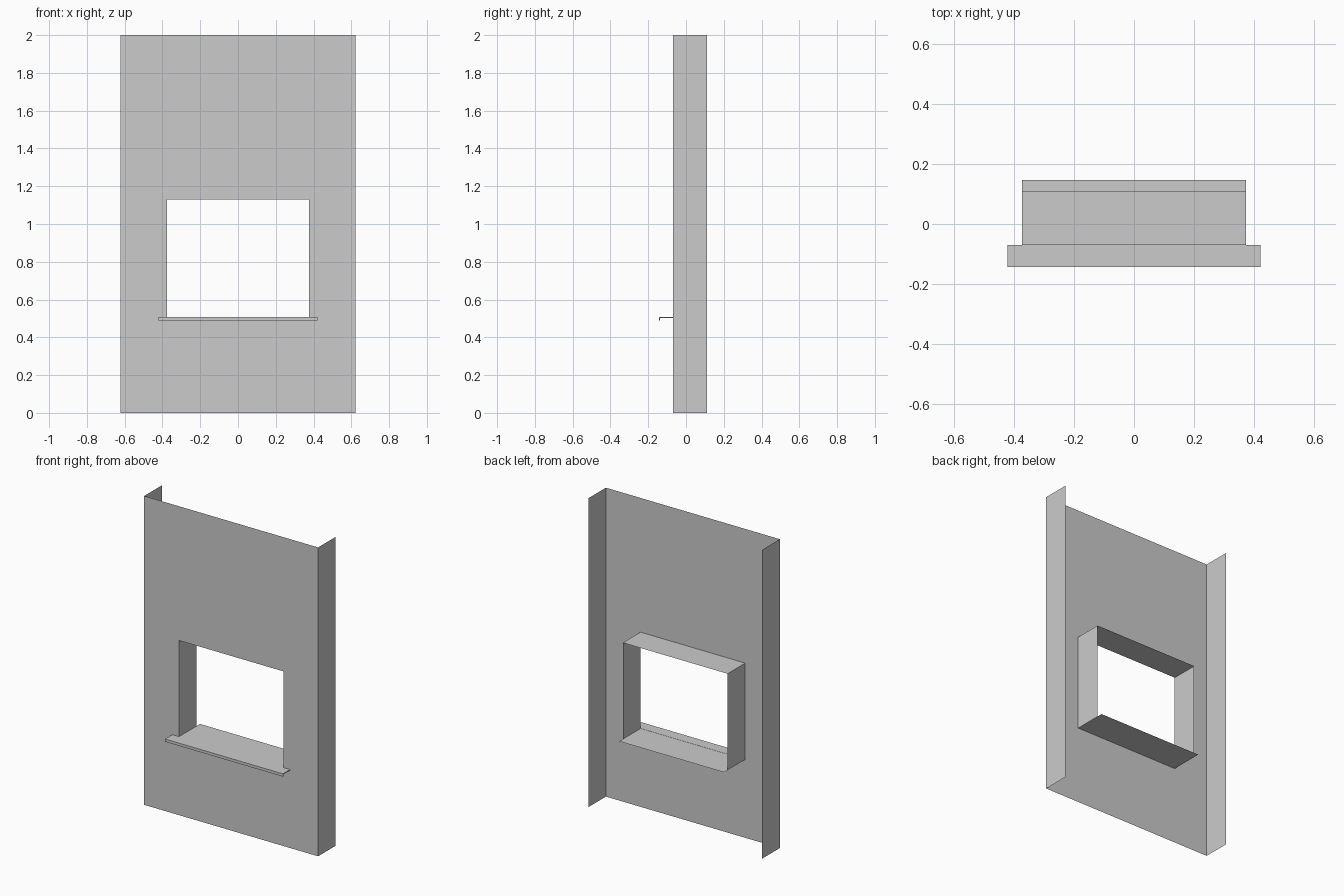
import bpy
import bmesh

if "Cube" in bpy.data.objects:
    bpy.data.objects.remove(bpy.data.objects["Cube"])

WALL_X, WALL_TOP = 0.623, 2.0
FRONT_Y, BACK_Y = -0.07, 0.11
HOLE_X, HOLE_BOTTOM, HOLE_TOP = 0.375, 0.507, 1.131
SILL_X, SILL_FRONT, SILL_BACK = 0.422, -0.143, 0.147


def make_object(name, quads):
    """Build a mesh object from a few quads, welding shared corners."""
    bm = bmesh.new()
    for quad in quads:
        bm.faces.new([bm.verts.new(p) for p in quad])
    bmesh.ops.remove_doubles(bm, verts=bm.verts, dist=1e-5)
    mesh = bpy.data.meshes.new(name)
    bm.to_mesh(mesh)
    bm.free()
    obj = bpy.data.objects.new(name, mesh)
    bpy.context.collection.objects.link(obj)
    return obj


def side_sheet(name, x, z0, z1, sign):
    """Upright sheet running from the wall face to the back, facing sign * x."""
    quad = [(x, FRONT_Y, z0), (x, BACK_Y, z0), (x, BACK_Y, z1), (x, FRONT_Y, z1)]
    return make_object(name, [quad if sign > 0 else quad[::-1]])


def flat_sheet(name, half_x, y0, y1, z, up):
    """Horizontal sheet facing up or down."""
    quad = [(-half_x, y0, z), (half_x, y0, z), (half_x, y1, z), (-half_x, y1, z)]
    return make_object(name, [quad if up else quad[::-1]])


# Wall face: a 3 x 3 grid with the middle cell left open
xs = [-WALL_X, -HOLE_X, HOLE_X, WALL_X]
zs = [0, HOLE_BOTTOM, HOLE_TOP, WALL_TOP]
cells = [(i, k) for i in range(3) for k in range(3) if (i, k) != (1, 1)]
wall = make_object("wall_face", [
    [(xs[i], FRONT_Y, zs[k]), (xs[i + 1], FRONT_Y, zs[k]),
     (xs[i + 1], FRONT_Y, zs[k + 1]), (xs[i], FRONT_Y, zs[k + 1])]
    for i, k in cells])
bm = bmesh.new()
bm.from_mesh(wall.data)
bmesh.ops.dissolve_limit(bm, angle_limit=0.01, verts=bm.verts, edges=bm.edges)
bm.to_mesh(wall.data)
bm.free()

# Wall returns and window jambs on both sides
for side, sign in (("left", -1), ("right", 1)):
    side_sheet(f"wall_return_{side}", sign * WALL_X, 0, WALL_TOP, sign)
    side_sheet(f"window_jamb_{side}", sign * HOLE_X, HOLE_BOTTOM, HOLE_TOP, sign)

# Window head and inner sill
flat_sheet("window_head", HOLE_X, FRONT_Y, BACK_Y, HOLE_TOP, True)
flat_sheet("inner_sill", HOLE_X, FRONT_Y, SILL_BACK, HOLE_BOTTOM, False)

# Outer sill: thin slab with a drip lip, an L profile extruded along x
t = 0.005
profile = [(FRONT_Y, 0.508), (SILL_FRONT, 0.508), (SILL_FRONT, 0.49),
           (SILL_FRONT + t, 0.49), (SILL_FRONT + t, 0.508 - t), (FRONT_Y, 0.508 - t)]
bm = bmesh.new()
face = bm.faces.new([bm.verts.new((-SILL_X, y, z)) for y, z in profile])
ext = bmesh.ops.extrude_face_region(bm, geom=[face], use_keep_orig=True)
new_verts = [g for g in ext["geom"] if isinstance(g, bmesh.types.BMVert)]
bmesh.ops.translate(bm, verts=new_verts, vec=(2 * SILL_X, 0, 0))
bmesh.ops.recalc_face_normals(bm, faces=bm.faces)
mesh = bpy.data.meshes.new("outer_sill")
bm.to_mesh(mesh)
bm.free()
bpy.context.collection.objects.link(bpy.data.objects.new("outer_sill", mesh))
